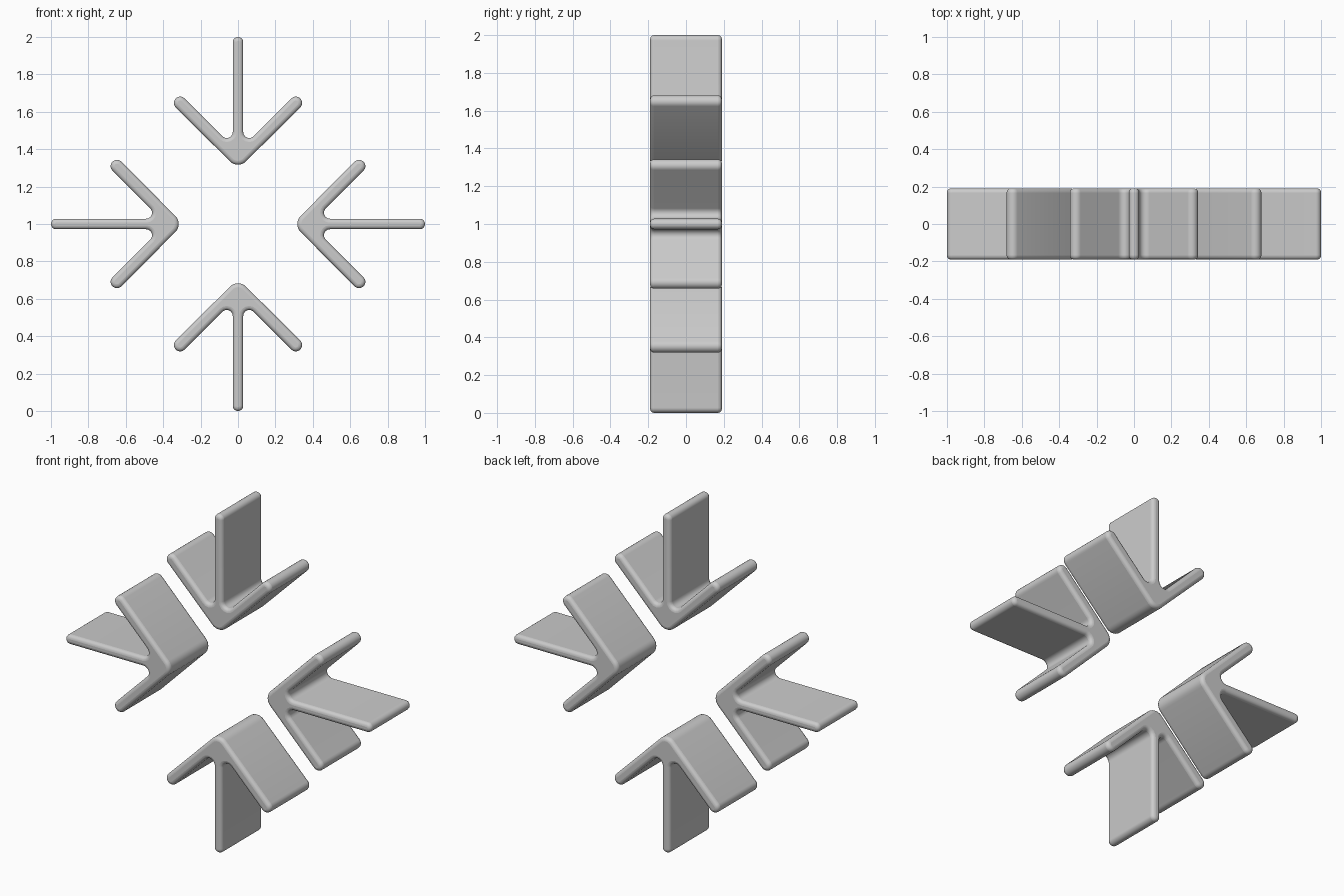
import bpy, bmesh, math
from mathutils import Vector, Matrix

cube = bpy.data.objects.get("Cube")
if cube:
    bpy.data.objects.remove(cube, do_unlink=True)

grey = bpy.data.materials.new("light grey")
grey.use_nodes = True
colour = (0.6, 0.6, 0.6, 1)
grey.diffuse_color = colour
grey.node_tree.nodes["Principled BSDF"].inputs["Base Color"].default_value = colour

DEPTH = 0.19        # half depth front to back
SHAFT = 0.028       # half thickness of the shaft
WING = 0.034        # half thickness of each wing


def arc(cx, cy, radius, start, end, steps=8):
    """Points on a circular arc, angles in degrees."""
    result = []
    for i in range(steps + 1):
        a = math.radians(start + (end - start) * i / steps)
        result.append((cx + radius * math.cos(a), cy + radius * math.sin(a)))
    return result


def arrow_outline():
    """Outline of an arrow pointing down at the origin, x across and y outward."""
    tip_r = 0.06
    half = arc(0, 0.292 + tip_r * math.sqrt(2), tip_r, -90, -45, 4)     # nose
    half += arc(0.309, 0.647, WING, -45, 135, 10)                      # wing end
    r = 0.032                                                          # inner fillet
    cx = SHAFT + r
    cy = 0.386 + cx + r * math.sqrt(2)
    half += arc(cx, cy, r, -45, -180, 6)
    half += arc(0, 1 - SHAFT, SHAFT, 0, 90, 6)                         # shaft end
    return half + [(-x, y) for x, y in reversed(half[1:-1])]


def add_arrow(name, turn):
    """Extrude the outline front to back, turn it around the centre, round its rims."""
    bm = bmesh.new()
    verts = [bm.verts.new((x, -DEPTH, y)) for x, y in arrow_outline()]
    face = bm.faces.new(verts)
    grown = bmesh.ops.extrude_face_region(bm, geom=[face])
    moved = [v for v in grown["geom"] if isinstance(v, bmesh.types.BMVert)]
    bmesh.ops.translate(bm, verts=moved, vec=Vector((0, 2 * DEPTH, 0)))
    bmesh.ops.recalc_face_normals(bm, faces=bm.faces)
    bm.transform(Matrix.Translation((0, 0, 1)) @ Matrix.Rotation(math.radians(turn), 4, "Y"))
    mesh = bpy.data.meshes.new(name)
    bm.to_mesh(mesh)
    bm.free()
    mesh.materials.append(grey)
    obj = bpy.data.objects.new(name, mesh)
    bpy.context.collection.objects.link(obj)

    bevel = obj.modifiers.new("rounded rims", "BEVEL")
    bevel.width = 0.021
    bevel.segments = 4
    bevel.limit_method = "ANGLE"
    bevel.angle_limit = math.radians(60)
    bevel.use_clamp_overlap = False

    bpy.ops.object.select_all(action="DESELECT")
    obj.select_set(True)
    bpy.context.view_layer.objects.active = obj
    bpy.ops.object.shade_smooth_by_angle(angle=math.radians(40))


for index, side in enumerate(("top", "left", "bottom", "right")):
    add_arrow(side + "_arrow", 90 * index)
